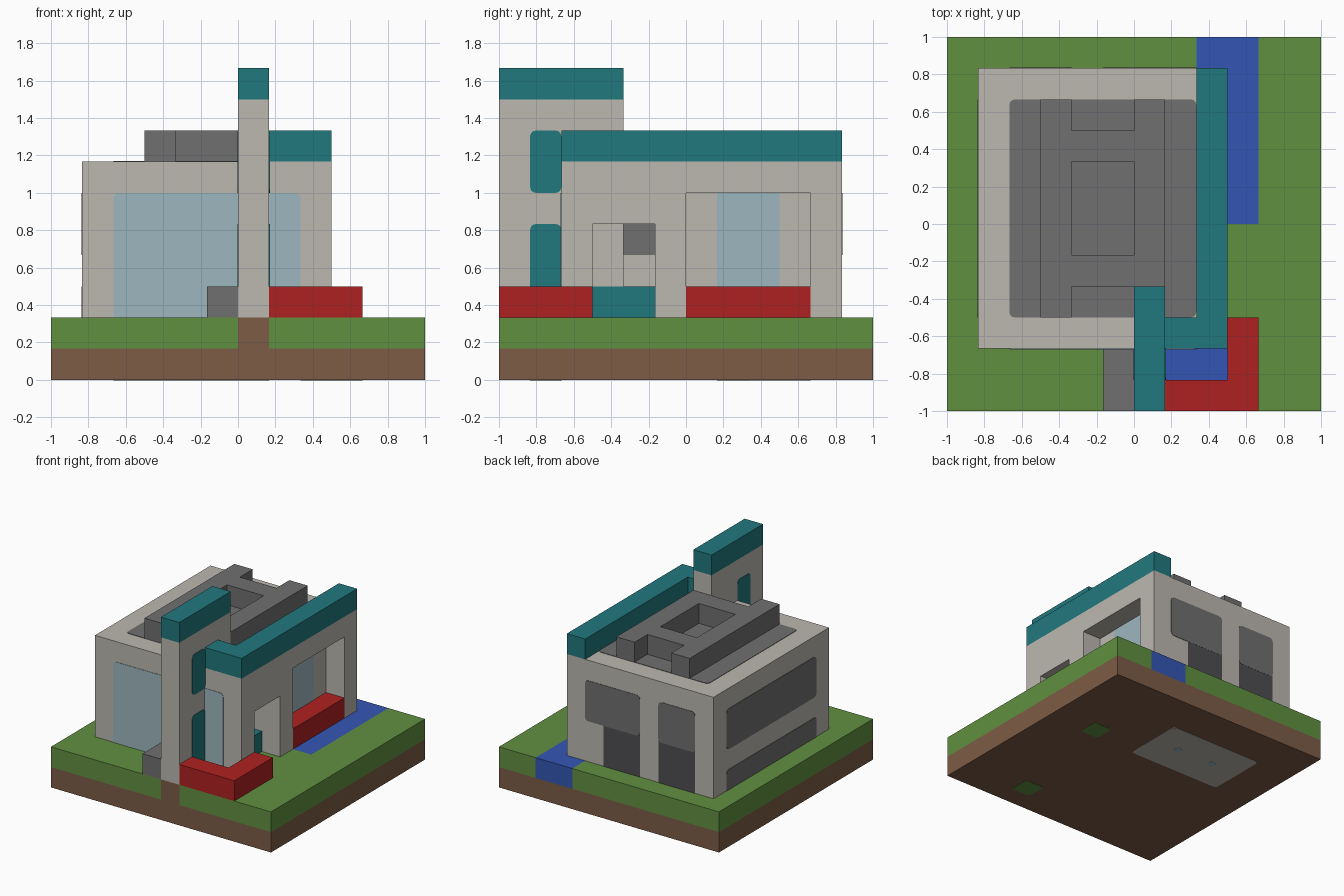
import bpy, bmesh
from itertools import product
from mathutils import Vector

old = bpy.data.objects.get("Cube")
if old:
    bpy.data.objects.remove(old, do_unlink=True)

UNIT = 1 / 6  # size of one building block


def material(name, *rgb):
    lin = [((c / 255 + 0.055) / 1.055) ** 2.4 for c in rgb] + [1]
    m = bpy.data.materials.new(name)
    m.use_nodes = True
    m.diffuse_color = lin
    bsdf = next(n for n in m.node_tree.nodes if n.type == 'BSDF_PRINCIPLED')
    bsdf.inputs["Base Color"].default_value = lin
    return m


grass = material("grass green", 97, 144, 65)
earth = material("earth brown", 125, 92, 70)
stone = material("pale stone", 188, 184, 176)
teal = material("teal", 33, 120, 126)
red = material("red", 175, 33, 33)
water = material("water blue", 52, 86, 180)
grey = material("dark grey", 112, 112, 112)
glass = material("pale glass", 157, 183, 191)
charcoal = material("charcoal", 78, 78, 82)


def finish(bm, name, mat):
    bmesh.ops.recalc_face_normals(bm, faces=bm.faces)
    for v in bm.verts:
        v.co = (v.co - Vector((6, 6, 0))) * UNIT
    mesh = bpy.data.meshes.new(name)
    bm.to_mesh(mesh)
    bm.free()
    mesh.materials.append(mat)
    bpy.context.collection.objects.link(bpy.data.objects.new(name, mesh))


def cells(boxes):
    return {c for x0, x1, y0, y1, z0, z1 in boxes
            for c in product(range(x0, x1), range(y0, y1), range(z0, z1))}


def blocks(name, mat, add, cut=()):
    """Outer skin of a union of blocks, less the cut blocks."""
    solid = cells(add) - cells(cut)
    bm = bmesh.new()
    verts = {}

    def vert(p):
        if p not in verts:
            verts[p] = bm.verts.new(p)
        return verts[p]

    for cell in solid:
        for axis, side in product(range(3), (0, 1)):
            near = list(cell)
            near[axis] += 2 * side - 1
            if tuple(near) in solid:
                continue
            ring = []
            for a, b in ((0, 0), (1, 0), (1, 1), (0, 1)):
                p = list(cell)
                p[axis] += side
                p[(axis + 1) % 3] += a
                p[(axis + 2) % 3] += b
                ring.append(vert(tuple(p)))
            bm.faces.new(ring if side else ring[::-1])
    finish(bm, name, mat)


def plate(name, mat, axis, at, a, b, radius=0.18, thick=0.02):
    """Thin round-cornered panel; a and b span the other axes in xyz order."""
    spans = [a, b]
    spans.insert(axis, (at - thick, at + thick))
    bm = bmesh.new()
    bmesh.ops.create_cube(bm, size=1)
    for v in bm.verts:
        v.co = [(lo + hi) / 2 + c * (hi - lo) for (lo, hi), c in zip(spans, v.co)]
    if radius:
        edges = [e for e in bm.edges
                 if abs(e.verts[0].co[axis] - e.verts[1].co[axis]) > thick]
        bmesh.ops.bevel(bm, geom=edges, offset=radius, segments=3,
                        profile=0.5, affect='EDGES')
    finish(bm, name, mat)


X, Y, Z = range(3)

# Ground
foot = (6, 7, 0, 4, 1, 2)
river = (8, 10, 6, 12, 1, 2)
pond = (7, 9, 1, 2, 1, 2)
blocks("earth_base", earth, [(0, 12, 0, 12, 0, 1), foot])
blocks("lawn", grass, [(0, 12, 0, 12, 1, 2)], [foot, river, pond])
blocks("river", water, [river])
blocks("pond", water, [pond])

# House body with side window bay and doorway
tower = (6, 7, 0, 4, 2, 9)
bay = (8, 9, 6, 10, 2, 6)
doorway = (8, 9, 3, 5, 2, 5)
nook = (7, 8, 4, 5, 3, 5)
bench = (7, 8, 3, 5, 2, 3)
blocks("house_walls", stone, [(1, 9, 2, 11, 2, 7)], [tower, bay, doorway, nook, bench])
blocks("doorway_bench", teal, [bench])
blocks("roof_trim", teal, [(8, 9, 2, 11, 7, 8), (7, 9, 2, 3, 7, 8)])

# Front tower
blocks("tower", stone, [tower])
blocks("tower_cap", teal, [(6, 7, 0, 4, 9, 10)])
for side, at in (("right", 6), ("left", 7)):
    plate("tower_upper_panel_" + side, teal, X, at, (1, 2), (6, 8))
    plate("tower_lower_panel_" + side, teal, X, at, (1, 2), (1.7, 5))

# Planters and step
blocks("front_planter", red, [(7, 10, 0, 1, 2, 3), (9, 10, 1, 3, 2, 3)])
blocks("bay_planter", red, [(8, 9, 6, 10, 2, 3)])
blocks("front_step", grey, [(5, 6, 0, 2, 2, 3)])

# Roof deck and raised frame
plate("roof_deck", grey, Z, 7, (2, 8), (3, 10))
ribs = [(x, x + 1, 3, 10, 7, 8) for x in (3, 6)]
bars = [(4, 6, y, y + 1, 7, 8) for y in (4, 8)]
blocks("roof_frame", grey, ribs + bars, [tower])

# Windows and doors
plate("front_window", glass, Y, 2, (2, 8), (1.7, 6))
plate("bay_window", glass, X, 8, (7, 9), (2.7, 6), radius=0)
plate("nook_panel", grey, X, 7, (4, 5), (4, 5), radius=0)
plate("side_upper_window", grey, X, 1, (3, 10), (4, 6))
plate("side_lower_window", grey, X, 1, (3, 10), (1.7, 3))
for name, window, door in (("wide", (5, 8), (5, 7)), ("narrow", (2, 4), (2, 4))):
    plate(name + "_back_window", grey, Y, 11, window, (4, 6))
    plate(name + "_back_door", charcoal, Y, 11, door, (1.7, 4.3), radius=0, thick=0.012)

# Underside patches
plate("underside_slab", stone, Z, 0, (2, 7), (7, 10), thick=0.012)
for i, x in enumerate((3.5, 5.5)):
    plate(f"underside_dot_{i}", glass, Z, 0, (x - 0.2, x + 0.2), (8.3, 8.7))
plate("underside_river_patch", grass, Z, 0, (9, 10), (7, 8), thick=0.012)
plate("underside_pond_patch", grass, Z, 0, (8, 9), (1, 2), thick=0.012)
